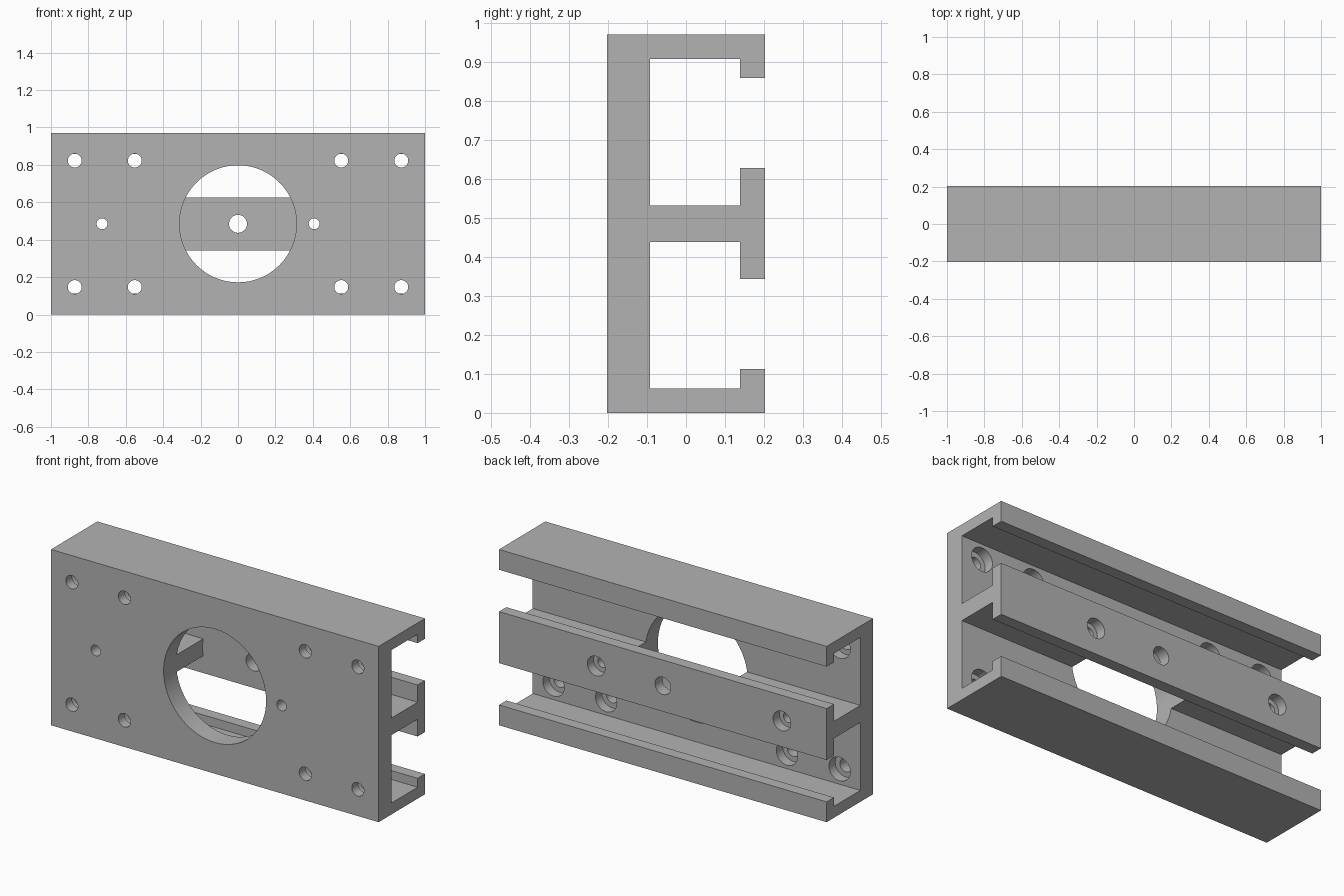
import bpy, bmesh, math

cube = bpy.data.objects.get("Cube")
if cube:
    bpy.data.objects.remove(cube, do_unlink=True)

# Main dimensions
HALF_LEN, FRONT, BACK = 1.0, -0.202, 0.202
PLATE, LIP = -0.092, 0.138          # back of the plate, inner face of the lips
HEIGHT, MID = 0.97, 0.485
SEGMENTS = 64

grey = bpy.data.materials.new("plain_grey")
grey.use_nodes = True
colour = (0.45, 0.45, 0.45, 1)
grey.diffuse_color = colour
grey.node_tree.nodes["Principled BSDF"].inputs["Base Color"].default_value = colour


def make_object(name, bm):
    bmesh.ops.recalc_face_normals(bm, faces=bm.faces)
    mesh = bpy.data.meshes.new(name)
    bm.to_mesh(mesh)
    bm.free()
    mesh.materials.append(grey)
    obj = bpy.data.objects.new(name, mesh)
    bpy.context.collection.objects.link(obj)
    return obj


def add_turned(bm, x, z, steps):
    """Solid turned about the y direction; steps are (y, radius) pairs."""
    rings = []
    for y, r in steps:
        angles = [2 * math.pi * i / SEGMENTS for i in range(SEGMENTS)]
        rings.append([bm.verts.new((x + r * math.cos(a), y, z + r * math.sin(a)))
                      for a in angles])
    for a, b in zip(rings, rings[1:]):
        for i in range(SEGMENTS):
            j = (i + 1) % SEGMENTS
            bm.faces.new((a[i], a[j], b[j], b[i]))
    bm.faces.new(rings[0])
    bm.faces.new(rings[-1])


# E-shaped rail: lower half of the section, mirrored about the middle
lower = [(FRONT, 0), (BACK, 0), (BACK, 0.112), (LIP, 0.112), (LIP, 0.063),
         (PLATE, 0.063), (PLATE, 0.438), (LIP, 0.438), (LIP, 0.343), (BACK, 0.343)]
section = lower + [(y, HEIGHT - z) for y, z in reversed(lower)]
bm = bmesh.new()
face = bm.faces.new([bm.verts.new((-HALF_LEN, y, z)) for y, z in section])
extruded = bmesh.ops.extrude_face_region(bm, geom=[face])["geom"]
bmesh.ops.translate(bm, vec=(2 * HALF_LEN, 0, 0),
                    verts=[v for v in extruded if isinstance(v, bmesh.types.BMVert)])
rail = make_object("slotted_rail", bm)

# Large bore through the plate and the web, up to the middle lip
bm = bmesh.new()
add_turned(bm, 0, MID, [(FRONT - 0.1, 0.313), (LIP, 0.313)])
bore = make_object("bore_cutter", bm)

# Screw holes
bm = bmesh.new()
for x in (-0.873, -0.552, 0.552, 0.873):
    for z in (0.147, HEIGHT - 0.147):
        add_turned(bm, x, z, [(FRONT - 0.1, 0.037), (PLATE - 0.055, 0.037),
                              (PLATE - 0.055, 0.065), (PLATE + 0.05, 0.065)])
for x in (-0.727, 0.407):
    add_turned(bm, x, MID, [(FRONT - 0.1, 0.029), (BACK - 0.055, 0.029),
                            (BACK - 0.055, 0.054), (BACK + 0.1, 0.054)])
add_turned(bm, 0, MID, [(LIP - 0.05, 0.048), (BACK + 0.1, 0.048)])
holes = make_object("screw_hole_cutter", bm)

# Cut, apply and tidy up
bpy.ops.object.select_all(action="DESELECT")
rail.select_set(True)
bpy.context.view_layer.objects.active = rail
for cutter in (bore, holes):
    cutter.hide_render = True
    mod = rail.modifiers.new(cutter.name, "BOOLEAN")
    mod.operation = "DIFFERENCE"
    mod.solver = "EXACT"
    mod.object = cutter
    bpy.ops.object.modifier_apply(modifier=mod.name)
    bpy.data.objects.remove(cutter, do_unlink=True)
bpy.ops.object.shade_smooth_by_angle(angle=math.radians(30))
